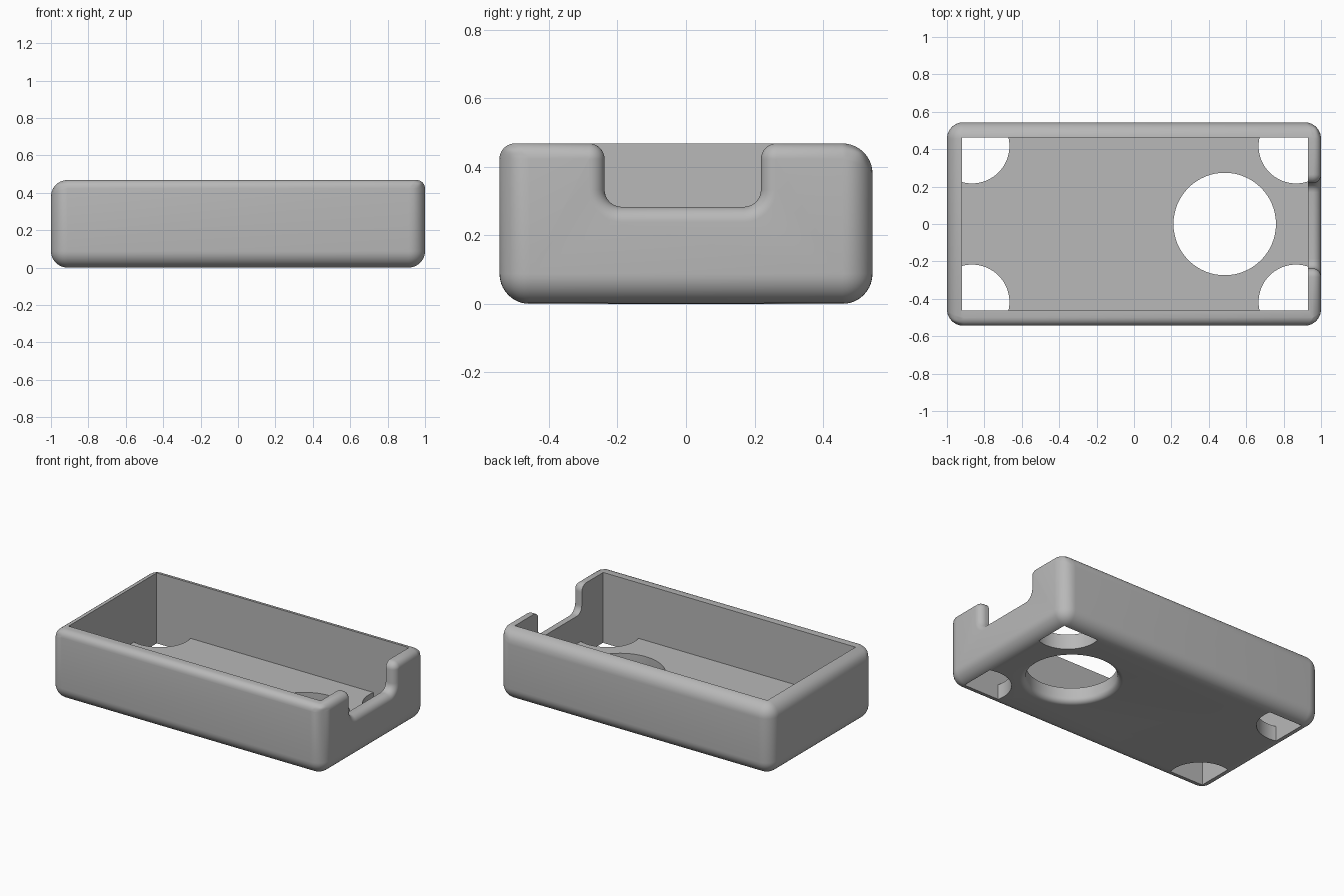
import bpy, bmesh, math

if "Cube" in bpy.data.objects:
    bpy.data.objects.remove(bpy.data.objects["Cube"])

W, D, H = 1.0, 0.544, 0.468      # half width, half depth, height
FLOOR = 0.10                     # floor thickness
BIG, SMALL = 0.088, 0.045        # large and small edge rounding
INNER = (-0.92, 0.931, -0.462, 0.462)


def make_object(name, bm):
    bmesh.ops.recalc_face_normals(bm, faces=bm.faces)
    me = bpy.data.meshes.new(name)
    bm.to_mesh(me)
    bm.free()
    ob = bpy.data.objects.new(name, me)
    bpy.context.collection.objects.link(ob)
    return ob


def loft(name, *stacks):
    """Closed solids, each one skinned through a stack of equal-length rings."""
    bm = bmesh.new()
    for rings in stacks:
        vs = [[bm.verts.new(p) for p in ring] for ring in rings]
        n = len(vs[0])
        for a, b in zip(vs, vs[1:]):
            for i in range(n):
                j = (i + 1) % n
                bm.faces.new((a[i], a[j], b[j], b[i]))
        bm.faces.new(vs[0])
        bm.faces.new(vs[-1])
    return make_object(name, bm)


def rect(x0, x1, y0, y1, z):
    return [(x0, y0, z), (x1, y0, z), (x1, y1, z), (x0, y1, z)]


def circle(cx, cy, r, z, n=64):
    return [(cx + r * math.cos(2 * math.pi * i / n),
             cy + r * math.sin(2 * math.pi * i / n), z) for i in range(n)]


def apply_mod(ob, mod):
    bpy.context.view_layer.objects.active = ob
    bpy.ops.object.modifier_apply(modifier=mod.name)


def boolean(ob, cutter, op='DIFFERENCE', keep=False):
    m = ob.modifiers.new("cut", 'BOOLEAN')
    m.operation, m.object, m.solver = op, cutter, 'EXACT'
    apply_mod(ob, m)
    if not keep:
        bpy.data.objects.remove(cutter)


# Outer block: front and right top edges get the small rounding
body = loft("case_shell", [rect(-W, W, -D, D, 0), rect(-W, W, -D, D, H)])
me = body.data
weights = me.attributes.new("bevel_weight_edge", 'FLOAT', 'EDGE')
for e in me.edges:
    a, b = (me.vertices[i].co for i in e.vertices)
    mid = (a + b) / 2
    small = mid.z > H - 0.01 and (mid.x > W - 0.01 or mid.y < -D + 0.01)
    weights.data[e.index].value = SMALL / BIG if small else 1.0
bev = body.modifiers.new("round", 'BEVEL')
bev.limit_method, bev.width, bev.segments = 'WEIGHT', BIG, 10
bev.use_clamp_overlap = False
apply_mod(body, bev)

# Corner openings, limited to the inside of the walls
corners = loft("corner_cutter", *[
    [circle(sx * 0.866, sy * 0.417, 0.2, z) for z in (-0.2, 0.2)]
    for sx in (-1, 1) for sy in (-1, 1)])
inside = loft("inside_cutter", [rect(*INNER, -0.5), rect(*INNER, 0.9)])
boolean(corners, inside, 'INTERSECT')

# Inner cavity
boolean(body, loft("cavity_cutter", [rect(*INNER, FLOOR), rect(*INNER, 0.9)]))
boolean(body, corners)

# Large round opening with a rounded lower rim
F = 0.035
rim = [circle(0.485, 0, 0.274 + F, -0.1)]
for i in range(9):
    t = math.pi / 2 * i / 8
    rim.append(circle(0.485, 0, 0.274 + F * (1 - math.sin(t)), F * (1 - math.cos(t))))
rim.append(circle(0.485, 0, 0.274, 0.2))
boolean(body, loft("round_cutter", rim))


# Notch in the right wall: the outline flares outward to round its outer edge
def notch(x, d, yl=-0.2375, yr=0.2185, zb=0.283, R=SMALL + 0.001, Rb=0.05, n=8):
    def arc(cy, cz, r, a0, a1):
        return [(x, cy + r * math.cos(math.radians(a0 + (a1 - a0) * i / n)),
                 cz + r * math.sin(math.radians(a0 + (a1 - a0) * i / n)))
                for i in range(n + 1)]
    return ([(x, yl - R, 0.7)] + arc(yl - R, H - R, R - d, 90, 0)
            + arc(yl + Rb, zb + Rb, Rb + d, 180, 270)
            + arc(yr - Rb, zb + Rb, Rb + d, 270, 360)
            + arc(yr + R, H - R, R - d, 180, 90) + [(x, yr + R, 0.7)])


layers = [notch(0.8, 0)]
for i in range(11):
    t = math.pi / 2 * i / 10
    layers.append(notch(W - SMALL + SMALL * math.sin(t), SMALL * (1 - math.cos(t))))
layers.append(notch(1.1, SMALL))
boolean(body, loft("notch_cutter", layers))

# Colour and smooth shading
grey = bpy.data.materials.new("plain grey")
grey.diffuse_color = (0.48, 0.48, 0.48, 1)
grey.use_nodes = True
grey.node_tree.nodes["Principled BSDF"].inputs["Base Color"].default_value = grey.diffuse_color
body.data.materials.clear()
body.data.materials.append(grey)
for p in body.data.polygons:
    p.material_index = 0
bpy.ops.object.select_all(action='DESELECT')
body.select_set(True)
bpy.context.view_layer.objects.active = body
bpy.ops.object.shade_smooth_by_angle(angle=math.radians(30))
